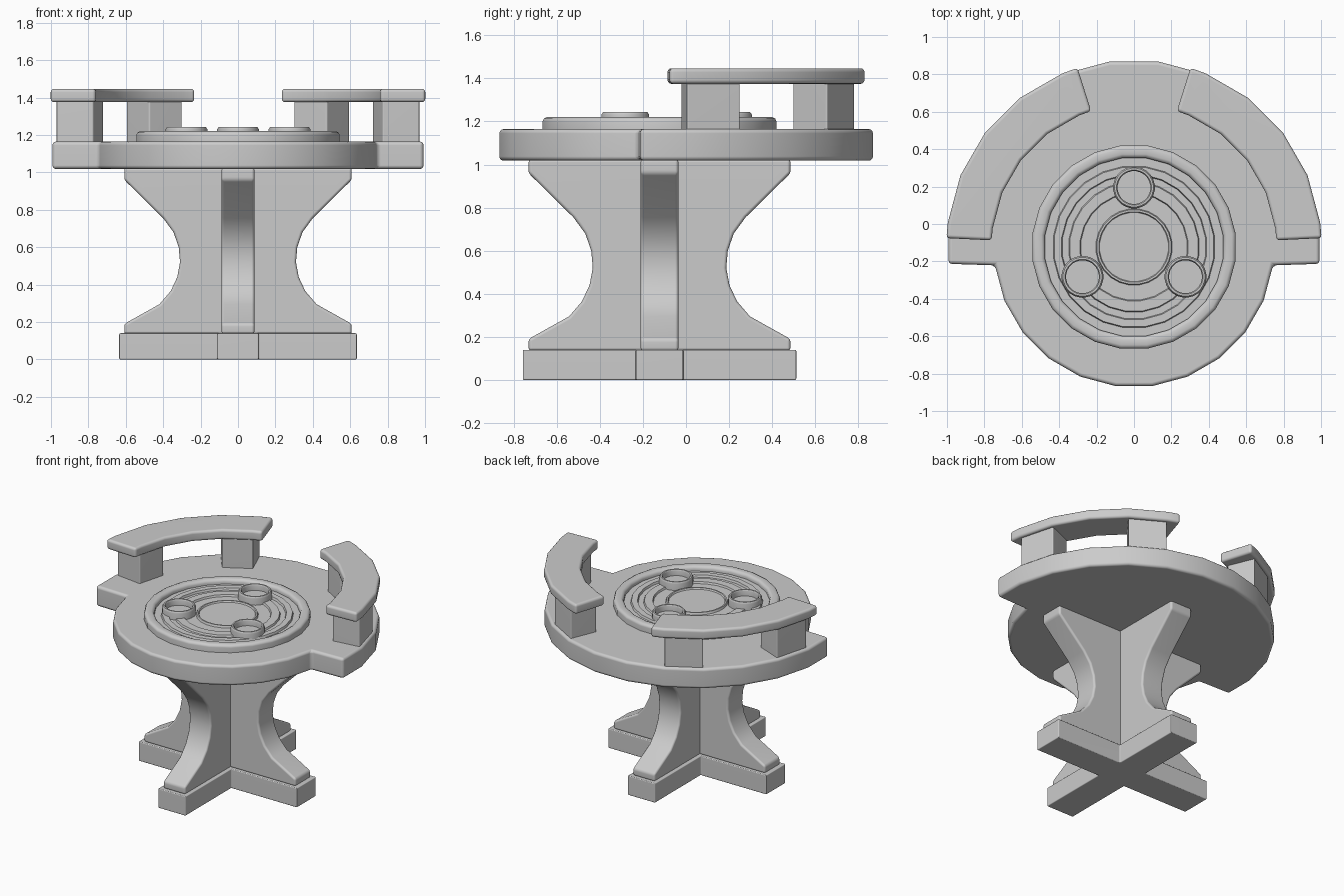
import bpy, bmesh
from math import radians, sin, cos, pi

if "Cube" in bpy.data.objects:
    bpy.data.objects.remove(bpy.data.objects["Cube"])

CY = -0.123  # centre of the round parts along y

grey = bpy.data.materials.new("plain grey")
grey.use_nodes = True
colour = (0.6, 0.6, 0.6, 1)
grey.diffuse_color = colour
grey.node_tree.nodes["Principled BSDF"].inputs["Base Color"].default_value = colour


def finish(name, bm, bevel=0.0):
    """Bevel the hard edges, shade smoothly and link the object."""
    bmesh.ops.recalc_face_normals(bm, faces=bm.faces)
    if bevel:
        hard = [e for e in bm.edges if e.calc_face_angle(0) > radians(32)]
        bmesh.ops.bevel(bm, geom=hard, offset=bevel, segments=3,
                        profile=0.5, affect='EDGES', clamp_overlap=True)
    mesh = bpy.data.meshes.new(name)
    bm.to_mesh(mesh)
    bm.free()
    mesh.materials.append(grey)
    mesh.shade_smooth()
    mesh.set_sharp_from_angle(angle=radians(40))
    obj = bpy.data.objects.new(name, mesh)
    bpy.context.collection.objects.link(obj)
    obj.modifiers.new("even_normals", 'WEIGHTED_NORMAL').keep_sharp = True
    return obj


def extrude(name, points, direction, bevel=0.0):
    """Solid from a flat outline pushed along a direction."""
    bm = bmesh.new()
    face = bm.faces.new([bm.verts.new(p) for p in points])
    grown = bmesh.ops.extrude_face_region(bm, geom=[face], use_keep_orig=True)
    verts = [v for v in grown["geom"] if isinstance(v, bmesh.types.BMVert)]
    bmesh.ops.translate(bm, vec=direction, verts=verts)
    return finish(name, bm, bevel)


def lathe(name, profile, x, y, steps):
    """Spin a radius/height profile round a vertical axis."""
    bm = bmesh.new()
    rings = []
    for r, z in profile:
        rings.append([bm.verts.new((x + r * cos(a), y + r * sin(a), z))
                      for a in [2 * pi * (i + 0.5) / steps for i in range(steps)]])
    for low, high in zip(rings, rings[1:]):
        for i in range(steps):
            j = (i + 1) % steps
            bm.faces.new((low[i], low[j], high[j], high[i]))
    bm.faces.new(rings[0])
    bm.faces.new(rings[-1])
    return finish(name, bm)


def arc(radius, angles, z):
    return [(radius * cos(radians(a)), CY + radius * sin(radians(a)), z) for a in angles]


def sector(name, inner, outer, angles, z0, z1, bevel, side):
    """Curved block between two radii; side mirrors it in x."""
    pts = arc(outer, angles, z0) + arc(inner, angles[::-1], z0)
    return extrude(name, [(side * x, y, z) for x, y, z in pts], (0, 0, z1 - z0), bevel)


# Cross-shaped foot
W, L = 0.11, 0.635
quarter = [(W, -W), (L, -W), (L, W)]
foot = []
for _ in range(4):
    foot += quarter
    quarter = [(-y, x) for x, y in quarter]
extrude("cross_foot", [(x, y + CY, 0) for x, y in foot], (0, 0, 0.14), 0.006)

# Two crossing waisted leg panels
half = [(0.608, 0.135), (0.608, 0.19), (0.42, 0.295), (0.36, 0.365), (0.325, 0.44),
        (0.31, 0.52), (0.317, 0.6), (0.345, 0.68), (0.40, 0.755), (0.608, 0.96),
        (0.608, 1.025)]
outline = half + [(-r, z) for r, z in reversed(half)]
T = 0.088
extrude("leg_panel_side", [(r, CY - T, z) for r, z in outline], (0, 2 * T, 0), 0.015)
extrude("leg_panel_front", [(-T, r + CY, z) for r, z in outline], (2 * T, 0, 0), 0.015)

# Round top with a wider rear half
front = arc(0.75, [187.5 + 15 * i for i in range(12)], 1.018)
rear = arc(1.0, [7.5 + 15 * i for i in range(12)], 1.018)
wing = [(0.992, -0.213, 1.018)]
top = front + wing + rear + [(-x, y, z) for x, y, z in wing]
extrude("table_top", top, (0, 0, 0.147), 0.02)

# Curved rails on pairs of posts
for side, label in ((1, "left"), (-1, "right")):
    sector("rail_" + label, 0.762, 1.004, [2.7, 7.5, 22.5, 37.5, 52.5, 67.5, 72.5],
           1.375, 1.447, 0.018, side)
    for start, place in ((7.5, "front"), (52.5, "rear")):
        sector(f"post_{label}_{place}", 0.78, 0.98, [start, start + 15],
               1.15, 1.39, 0.008, side)

# Raised dish with a rounded rim and shallow rings
dish = [(0.548, 1.155), (0.548, 1.2), (0.542, 1.213), (0.528, 1.22), (0.5, 1.22),
        (0.486, 1.213), (0.48, 1.2), (0.48, 1.185), (0.435, 1.185), (0.43, 1.2),
        (0.39, 1.2), (0.385, 1.185), (0.35, 1.185), (0.345, 1.198), (0.29, 1.198),
        (0.285, 1.185), (0.205, 1.185), (0.2, 1.2), (0.19, 1.2), (0.185, 1.19)]
lathe("ringed_dish", dish, 0, CY, 24)

# Three small open cups on the dish
cup = [(0.112, 1.17), (0.112, 1.232), (0.104, 1.243), (0.094, 1.243),
       (0.088, 1.235), (0.088, 1.2)]
for i in range(3):
    a = radians(90 + 120 * i)
    lathe(f"cup_{i + 1}", cup, 0.318 * cos(a), CY + 0.318 * sin(a), 24)
